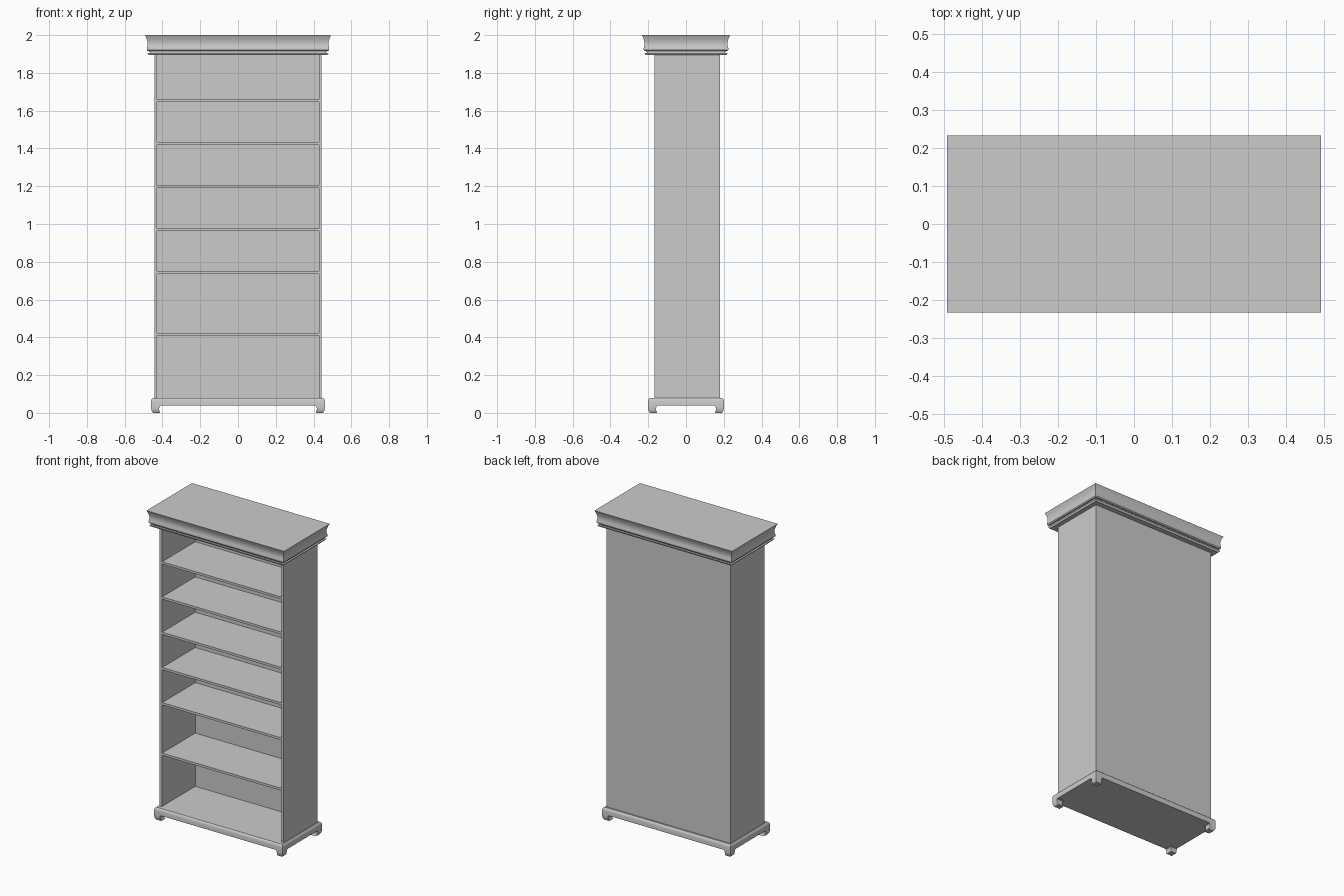
import bpy, bmesh, math

if "Cube" in bpy.data.objects:
    bpy.data.objects.remove(bpy.data.objects["Cube"])


def loft(name, rings):
    """Stack of rectangular rings (x0, x1, y0, y1, z), skinned and capped."""
    bm = bmesh.new()
    loops = []
    for x0, x1, y0, y1, z in rings:
        loops.append([bm.verts.new((x, y, z)) for x, y in
                      ((x0, y0), (x1, y0), (x1, y1), (x0, y1))])
    for a, b in zip(loops, loops[1:]):
        for i in range(4):
            j = (i + 1) % 4
            bm.faces.new((a[i], a[j], b[j], b[i]))
    bm.faces.new(loops[0][::-1])
    bm.faces.new(loops[-1])
    bmesh.ops.recalc_face_normals(bm, faces=bm.faces[:])
    mesh = bpy.data.meshes.new(name)
    bm.to_mesh(mesh)
    bm.free()
    obj = bpy.data.objects.new(name, mesh)
    bpy.context.collection.objects.link(obj)
    return obj


def box(name, x0, x1, y0, y1, z0, z1):
    return loft(name, [(x0, x1, y0, y1, z0), (x0, x1, y0, y1, z1)])


def moulding(name, hx, hy, profile):
    """Rectangular moulding: profile is (inset, z) from the half sizes."""
    return loft(name, [(d - hx, hx - d, d - hy, hy - d, z) for d, z in profile])


def smooth(obj):
    bpy.ops.object.select_all(action='DESELECT')
    obj.select_set(True)
    bpy.context.view_layer.objects.active = obj
    bpy.ops.object.shade_smooth_by_angle(angle=math.radians(35))


W, T = 0.443, 0.015            # carcass half width, board thickness
FRONT, BACK, BACK_T = -0.167, 0.180, 0.005
FLOOR, TOP = 0.08, 1.90

# Carcass: side panels and back panel
for side, s in (("left", -1), ("right", 1)):
    xa, xb = sorted((s * W, s * (W - T)))
    box(side + "_side_panel", xa, xb, FRONT, BACK - BACK_T, FLOOR - 0.01, TOP + 0.01)
box("back_panel", -W, W, BACK - BACK_T, BACK, FLOOR - 0.01, TOP + 0.01)

# Shelves
for i, z in enumerate((0.424, 0.750, 0.977, 1.205, 1.433, 1.660)):
    box(f"shelf_{i + 1}", -W + T, W - T, FRONT + 0.004, BACK - BACK_T, z - T, z)

# Plinth with a rounded top edge
smooth(moulding("plinth", 0.46, 0.201, [
    (0.0, 0.038), (0.0, 0.064), (0.002, 0.071), (0.006, 0.077), (0.010, FLOOR)]))

# Bracket feet: (outer inset, inner inset, z) swelling then tapering to the floor
foot_profile = [(0.010, 0.048, 0.0), (0.006, 0.045, 0.004), (0.002, 0.043, 0.015),
                (0.0, 0.043, 0.026), (0.0, 0.045, 0.034), (0.0, 0.051, 0.039)]
for fy, sy in (("front", -1), ("back", 1)):
    for fx, sx in (("left", -1), ("right", 1)):
        rings = []
        for o, n, z in foot_profile:
            xa, xb = sorted((sx * (0.46 - o), sx * (0.46 - n)))
            ya, yb = sorted((sy * (0.201 - o), sy * (0.201 - n)))
            rings.append((xa, xb, ya, yb, z))
        smooth(loft(f"{fy}_{fx}_foot", rings))

# Cornice: thin lower lip, stepped groove, bead and a cove flaring to the top
cove = [(0.0125 * math.sin(math.pi * (0.78 - 0.78 * t)) + 0.001 * (1 - t), 1.930 + 0.070 * t)
        for t in (i / 8 for i in range(9))]
smooth(moulding("cornice", 0.492, 0.233, [
    (0.022, 1.894), (0.018, 1.897), (0.014, 1.903), (0.014, 1.905),
    (0.027, 1.905), (0.027, 1.910), (0.020, 1.910), (0.020, 1.915),
    (0.014, 1.916), (0.009, 1.922)] + cove))
